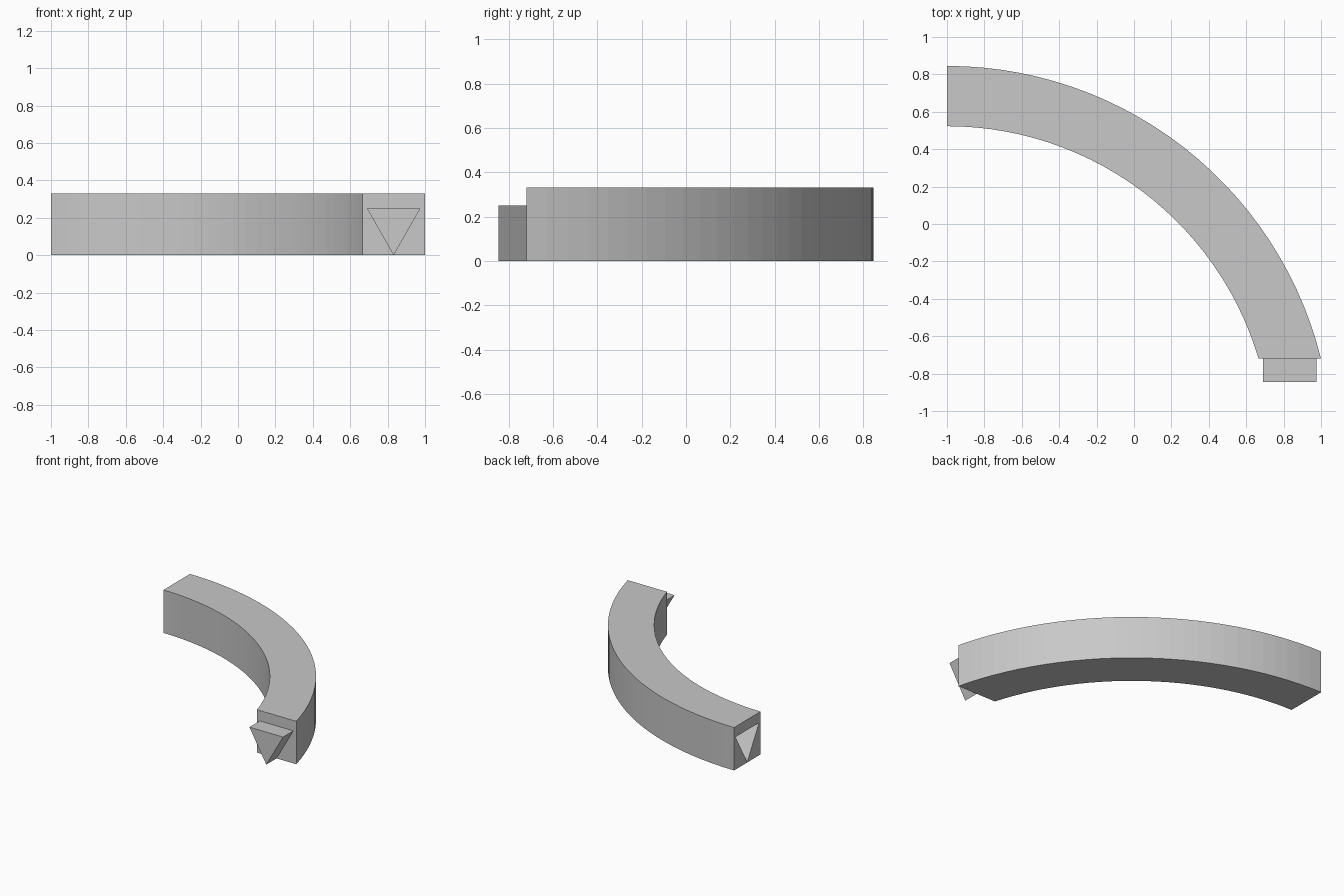
import bpy, bmesh, math
from mathutils import Matrix, Vector

cube = bpy.data.objects.get("Cube")
if cube:
    bpy.data.objects.remove(cube, do_unlink=True)

HEIGHT = 0.33
CENTRE = Vector((-1.0, -1.215, 0))
OUTER, INNER = 2.06, 1.738
END_Y = -0.72
STEPS = 28

grey = bpy.data.materials.new("plain grey")
grey.use_nodes = True
colour = (0.58, 0.58, 0.58, 1)
grey.diffuse_color = colour
grey.node_tree.nodes["Principled BSDF"].inputs["Base Color"].default_value = colour


def extruded(name, outline, direction):
    """Solid made by sweeping a flat outline along a direction."""
    bm = bmesh.new()
    face = bm.faces.new([bm.verts.new(p) for p in outline])
    result = bmesh.ops.extrude_face_region(bm, geom=[face], use_keep_orig=True)
    moved = [g for g in result["geom"] if isinstance(g, bmesh.types.BMVert)]
    bmesh.ops.translate(bm, verts=moved, vec=direction)
    bmesh.ops.recalc_face_normals(bm, faces=bm.faces)
    mesh = bpy.data.meshes.new(name)
    bm.to_mesh(mesh)
    bm.free()
    mesh.materials.append(grey)
    obj = bpy.data.objects.new(name, mesh)
    bpy.context.collection.objects.link(obj)
    return obj


def arc(radius):
    """Quarter-like arc ending on the flat front end."""
    start = math.pi / 2
    end = math.asin((END_Y - CENTRE.y) / radius)
    angles = [start + (end - start) * i / STEPS for i in range(STEPS + 1)]
    return [CENTRE + radius * Vector((math.cos(a), math.sin(a), 0)) for a in angles]


def triangle(centre, across, low):
    """Triangle pointing down, lying across the given axis."""
    half = across * 0.143
    top = Vector((0, 0, 0.25))
    return [centre - half + top, centre + half + top, centre + Vector((0, 0, low))]


# Curved bar
bar = extruded("curved_bar", arc(OUTER) + arc(INNER)[::-1], (0, 0, HEIGHT))

# Triangular peg on the front end
extruded("triangular_peg", triangle(Vector((0.832, END_Y, 0)), Vector((1, 0, 0)), 0),
         (0, -0.125, 0))

# Matching triangular socket in the side end
cutter = extruded("socket_cutter",
                  triangle(Vector((-1.05, 0.684, 0)), Vector((0, 1, 0)), 0.004),
                  (0.3, 0, 0))
cutter.hide_render = True
cutter.hide_viewport = True
cutter.display_type = 'WIRE'
socket = bar.modifiers.new("socket", 'BOOLEAN')
socket.operation = 'DIFFERENCE'
socket.solver = 'EXACT'
socket.object = cutter
